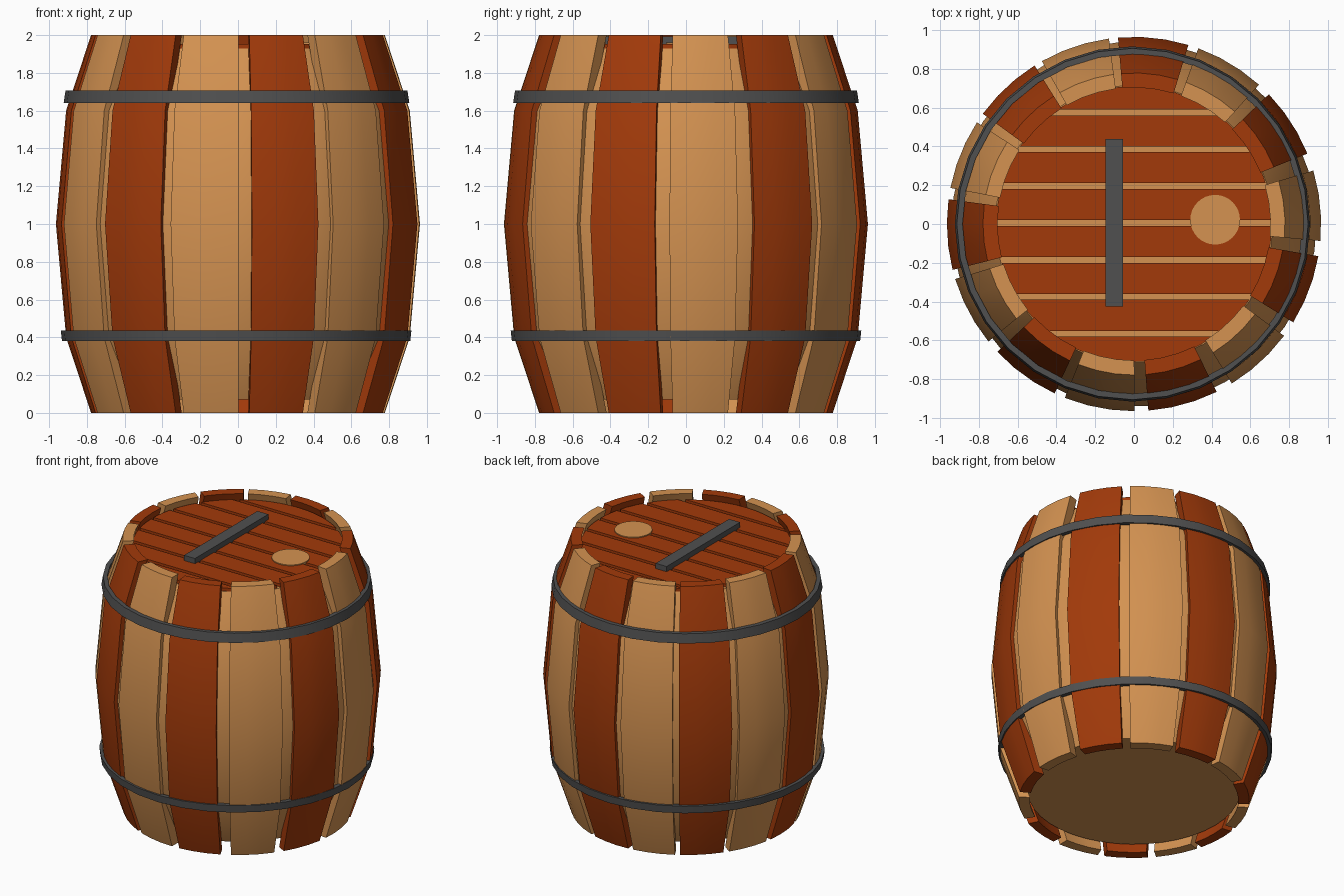
import bpy, bmesh
from math import sin, cos, radians, pi, asin

if "Cube" in bpy.data.objects:
    bpy.data.objects.remove(bpy.data.objects["Cube"])


def material(name, rgb):
    m = bpy.data.materials.new(name)
    m.diffuse_color = (*rgb, 1)
    m.use_nodes = True
    m.node_tree.nodes["Principled BSDF"].inputs["Base Color"].default_value = m.diffuse_color
    return m


DARK = material("dark_wood", (0.36, 0.042, 0.003))
LIGHT = material("light_wood", (0.66, 0.29, 0.083))
IRON = material("iron", (0.08, 0.08, 0.08))


def finish(name, bm, mat, smooth=False):
    bmesh.ops.recalc_face_normals(bm, faces=bm.faces)
    me = bpy.data.meshes.new(name)
    bm.to_mesh(me)
    bm.free()
    me.materials.append(mat)
    ob = bpy.data.objects.new(name, me)
    bpy.context.collection.objects.link(ob)
    if smooth:
        bpy.context.view_layer.objects.active = ob
        ob.select_set(True)
        bpy.ops.object.shade_smooth_by_angle(angle=radians(30))
        ob.select_set(False)
    return ob


def prism(bm, outline, z0, z1):
    lo = [bm.verts.new((x, y, z0)) for x, y in outline]
    hi = [bm.verts.new((x, y, z1)) for x, y in outline]
    n = len(outline)
    bm.faces.new(lo[::-1])
    bm.faces.new(hi)
    for i in range(n):
        j = (i + 1) % n
        bm.faces.new((lo[i], lo[j], hi[j], hi[i]))


def circle(r, n, cx=0, cy=0):
    return [(cx + r * cos(2 * pi * i / n), cy + r * sin(2 * pi * i / n)) for i in range(n)]


# Bulging staves: arc cross-sections lofted up the barrel
PROFILE = [(0, 0.778), (0.4, 0.91), (1.0, 0.964), (1.6, 0.91), (2.0, 0.778)]
THICK, HALF, SEG = 0.075, 10.9, 3
CENTRES = [84, 59, 33, 5.7, -20.8, -47.6, -74.7, -100.8, -126, -152, -176.7, 158, 133, 108.6]


def stave(i, centre):
    bm = bmesh.new()
    angles = [radians(centre - HALF + 2 * HALF * k / SEG) for k in range(SEG + 1)]
    rows = []
    for z, r in PROFILE:
        pts = [(r, a) for a in angles] + [(r - THICK, a) for a in reversed(angles)]
        rows.append([bm.verts.new((q * cos(a), q * sin(a), z)) for q, a in pts])
    n = len(rows[0])
    for lo, hi in zip(rows, rows[1:]):
        for k in range(n):
            j = (k + 1) % n
            bm.faces.new((lo[k], lo[j], hi[j], hi[k]))
    for row in (rows[0], rows[-1]):
        for k in range(SEG):
            bm.faces.new((row[k], row[k + 1], row[n - 2 - k], row[n - 1 - k]))
    finish(f"stave_{i + 1}", bm, LIGHT if i % 2 else DARK, True)


for i, c in enumerate(CENTRES):
    stave(i, c)

# Solid inner body seen through the gaps, its flat ends recessed
bm = bmesh.new()
N = 42
BODY = [(0.07, 0.715), (0.4, 0.88), (1.0, 0.94), (1.6, 0.88), (1.93, 0.715)]
rows = [[bm.verts.new((x, y, z)) for x, y in circle(r, N)] for z, r in BODY]
for lo, hi in zip(rows, rows[1:]):
    for k in range(N):
        j = (k + 1) % N
        bm.faces.new((lo[k], lo[j], hi[j], hi[k]))
bm.faces.new(rows[0])
bm.faces.new(rows[-1])
finish("inner_body", bm, LIGHT, True)

# Lid planks, clipped to a circle
R = 0.71
bm = bmesh.new()
edges = [-R] + [0.005 + 0.19 * k for k in range(-3, 4)] + [R]
for k in range(8):
    y0 = edges[k] + (0.015 if k else 0)
    y1 = edges[k + 1] - (0.015 if k < 7 else 0)
    a0, a1 = asin(y0 / R), asin(y1 / R)
    arc = [a0 + (a1 - a0) * t / 6 for t in range(7)]
    right = [(R * cos(a), R * sin(a)) for a in arc]
    left = [(-x, y) for x, y in reversed(right)]
    if k == 0:
        left.pop()
    if k == 7:
        left.pop(0)
    prism(bm, right + left, 1.925, 1.953)
finish("lid_planks", bm, DARK)


# Iron hoops, tapering slightly with the barrel
def hoop(name, z0, z1, r_low, r_high, cx, n=32):
    bm = bmesh.new()
    section = [(r_low - 0.03, z0), (r_low, z0), (r_high, z1), (r_high - 0.03, z1)]
    rings = [[bm.verts.new((cx + r * cos(2 * pi * i / n), r * sin(2 * pi * i / n), z))
              for r, z in section] for i in range(n)]
    for i in range(n):
        a, b = rings[i], rings[(i + 1) % n]
        for k in range(4):
            j = (k + 1) % 4
            bm.faces.new((a[k], b[k], b[j], a[j]))
    finish(name, bm, IRON, True)


hoop("upper_hoop", 1.64, 1.708, 0.915, 0.905, -0.008)
hoop("lower_hoop", 0.38, 0.435, 0.922, 0.928, -0.01)

# Iron bar and wooden bung on the lid
bm = bmesh.new()
prism(bm, [(-0.147, -0.425), (-0.057, -0.425), (-0.057, 0.438), (-0.147, 0.438)], 1.945, 1.992)
finish("lid_bar", bm, IRON)
bm = bmesh.new()
prism(bm, circle(0.128, 32, 0.418, 0.022), 1.94, 1.96)
finish("bung", bm, LIGHT)
